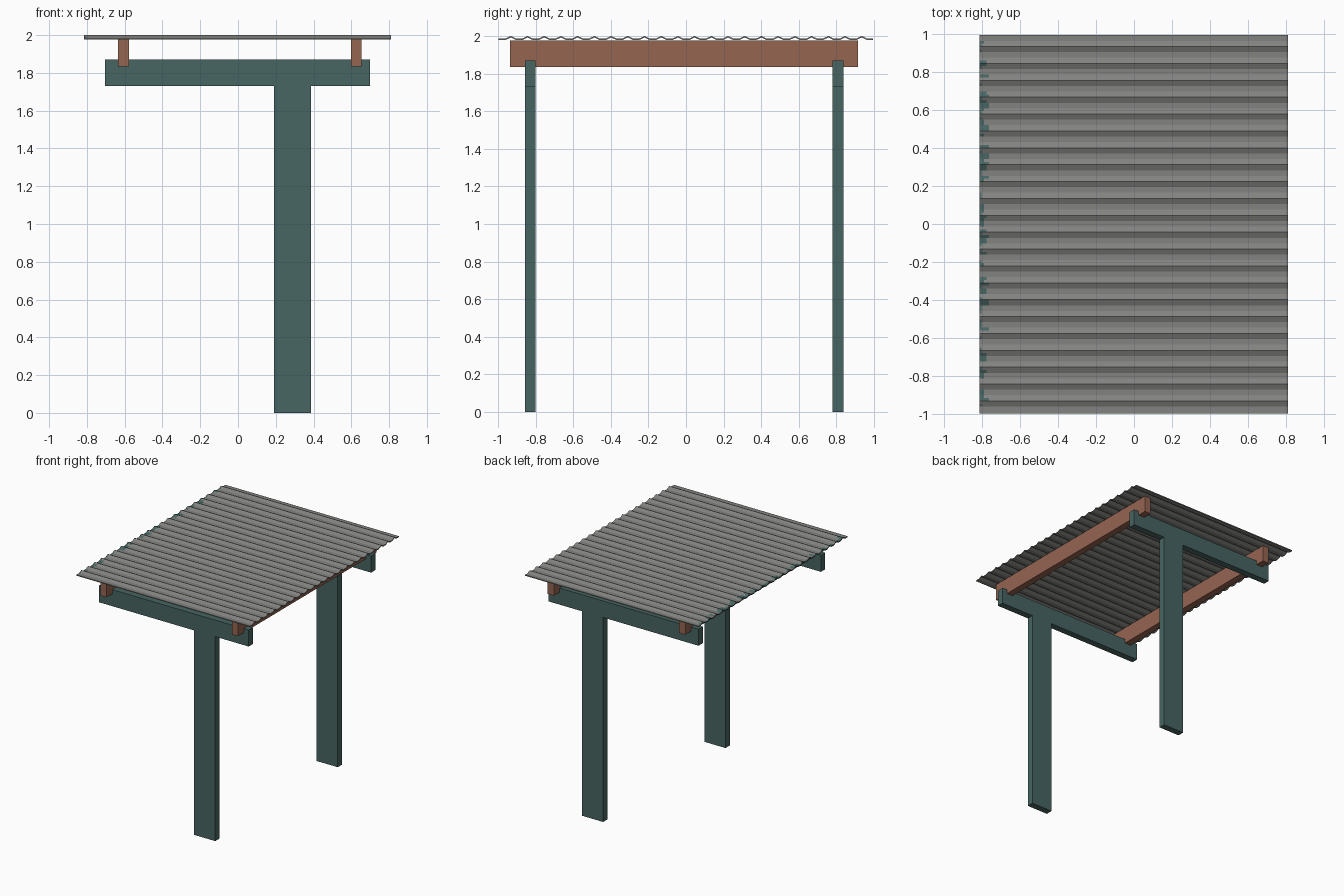
import bpy, bmesh, random

if "Cube" in bpy.data.objects:
    bpy.data.objects.remove(bpy.data.objects["Cube"])
random.seed(4)


def material(name, rgb):
    m = bpy.data.materials.new(name)
    m.diffuse_color = (*rgb, 1)
    m.use_nodes = True
    m.node_tree.nodes["Principled BSDF"].inputs["Base Color"].default_value = m.diffuse_color
    return m


TEAL = material("painted teal", (0.063, 0.130, 0.122))
BROWN = material("brown timber", (0.305, 0.130, 0.083))
GREY = material("grey sheet metal", (0.225, 0.227, 0.215))


def add_object(name, bm, mats):
    bmesh.ops.recalc_face_normals(bm, faces=bm.faces)
    me = bpy.data.meshes.new(name)
    bm.to_mesh(me)
    bm.free()
    for m in mats:
        me.materials.append(m)
    ob = bpy.data.objects.new(name, me)
    bpy.context.collection.objects.link(ob)
    return ob


def box(name, xr, yr, zr, mat):
    bm = bmesh.new()
    bmesh.ops.create_cube(bm, size=1)
    for v in bm.verts:
        for i, (a, b) in enumerate((xr, yr, zr)):
            v.co[i] = a if v.co[i] < 0 else b
    return add_object(name, bm, [mat])


# T-shaped frames: post and cross beam, front and back
for side, yr in (("front", (-0.857, -0.80)), ("back", (0.78, 0.837))):
    box(side + "_post", (0.19, 0.387), yr, (0, 1.73), TEAL)
    box(side + "_cross_beam", (-0.703, 0.70), yr, (1.73, 1.87), TEAL)

# Timber purlins carrying the roof
for side, xr in (("left", (-0.634, -0.577)), ("right", (0.597, 0.654))):
    box(side + "_purlin", xr, (-0.935, 0.915), (1.835, 1.976), BROWN)

# Corrugation profile: flat valley, rise, fall, repeated along y
LOW, HIGH, THICK = 1.986, 2.0, 0.008
PITCH, START = 0.0889, -0.962
profile = [(-0.997, LOW)]
for i in range(22):
    y = START + i * PITCH
    profile += [(y, LOW), (y + 0.015, (LOW + HIGH) / 2), (y + 0.03, HIGH),
                (y + 0.045, (LOW + HIGH) / 2), (y + 0.06, LOW)]
profile.append((0.995, LOW))

# Roof sheet, with narrow columns at the left edge for the ragged paint
xs = [-0.815, -0.802, -0.79, -0.778, -0.765, 0.81]
bm = bmesh.new()
top = [[bm.verts.new((x, y, z)) for x in xs] for y, z in profile]
low = [[bm.verts.new((x, y, z - THICK)) for x in xs] for y, z in profile]
nr, nc = len(profile), len(xs)
for r in range(nr - 1):
    paint = random.choice((0, 0, 1, 2, 3, 4))
    for c in range(nc - 1):
        for g in (top, low):
            f = bm.faces.new((g[r][c], g[r][c + 1], g[r + 1][c + 1], g[r + 1][c]))
            f.material_index = 1 if g is top and c < paint else 0
    # left edge is painted, right edge bare
    for c in (0, nc - 1):
        f = bm.faces.new((top[r][c], top[r + 1][c], low[r + 1][c], low[r][c]))
        f.material_index = 1 if c == 0 else 0
for r in (0, nr - 1):
    for c in range(nc - 1):
        bm.faces.new((top[r][c], top[r][c + 1], low[r][c + 1], low[r][c]))
add_object("corrugated_roof", bm, [GREY, TEAL])
